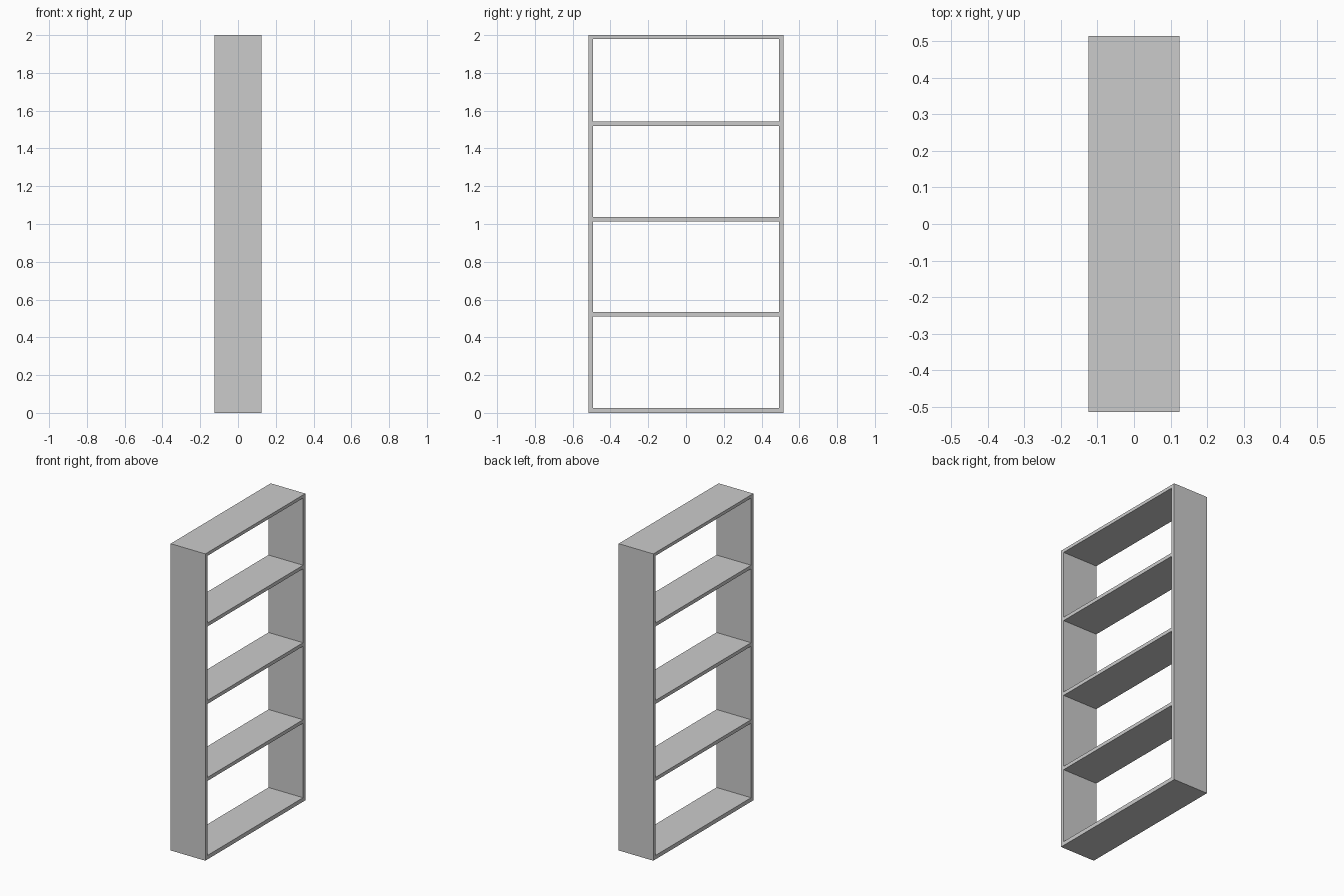
import bpy, bmesh

if "Cube" in bpy.data.objects:
    bpy.data.objects.remove(bpy.data.objects["Cube"])

DEPTH, WIDTH, HEIGHT, BOARD = 0.25, 1.03, 2.0, 0.023


def finish(bm, name):
    bmesh.ops.recalc_face_normals(bm, faces=bm.faces)
    mesh = bpy.data.meshes.new(name)
    bm.to_mesh(mesh)
    bm.free()
    obj = bpy.data.objects.new(name, mesh)
    bpy.context.collection.objects.link(obj)
    return obj


def rect(y, z0, z1):
    return [(-y, z0), (y, z0), (y, z1), (-y, z1)]


# Outer frame: rectangular ring extruded through the depth
bm = bmesh.new()
outer = rect(WIDTH / 2, 0, HEIGHT)
inner = rect(WIDTH / 2 - BOARD, 0.026, HEIGHT - 0.021)
o = [bm.verts.new((-DEPTH / 2, y, z)) for y, z in outer]
i = [bm.verts.new((-DEPTH / 2, y, z)) for y, z in inner]
for k in range(4):
    n = (k + 1) % 4
    bm.faces.new((o[k], o[n], i[n], i[k]))
ext = bmesh.ops.extrude_face_region(bm, geom=bm.faces[:], use_keep_orig=True)
bmesh.ops.translate(bm, vec=(DEPTH, 0, 0),
                    verts=[v for v in ext["geom"] if isinstance(v, bmesh.types.BMVert)])
finish(bm, "frame")

# Three shelves spanning between the sides
for k, z in enumerate((0.523, 1.025, 1.53)):
    bm = bmesh.new()
    bmesh.ops.create_cube(bm, size=1)
    bmesh.ops.scale(bm, vec=(DEPTH, WIDTH - 2 * BOARD, BOARD), verts=bm.verts)
    bmesh.ops.translate(bm, vec=(0, 0, z), verts=bm.verts)
    finish(bm, f"shelf_{k + 1}")
